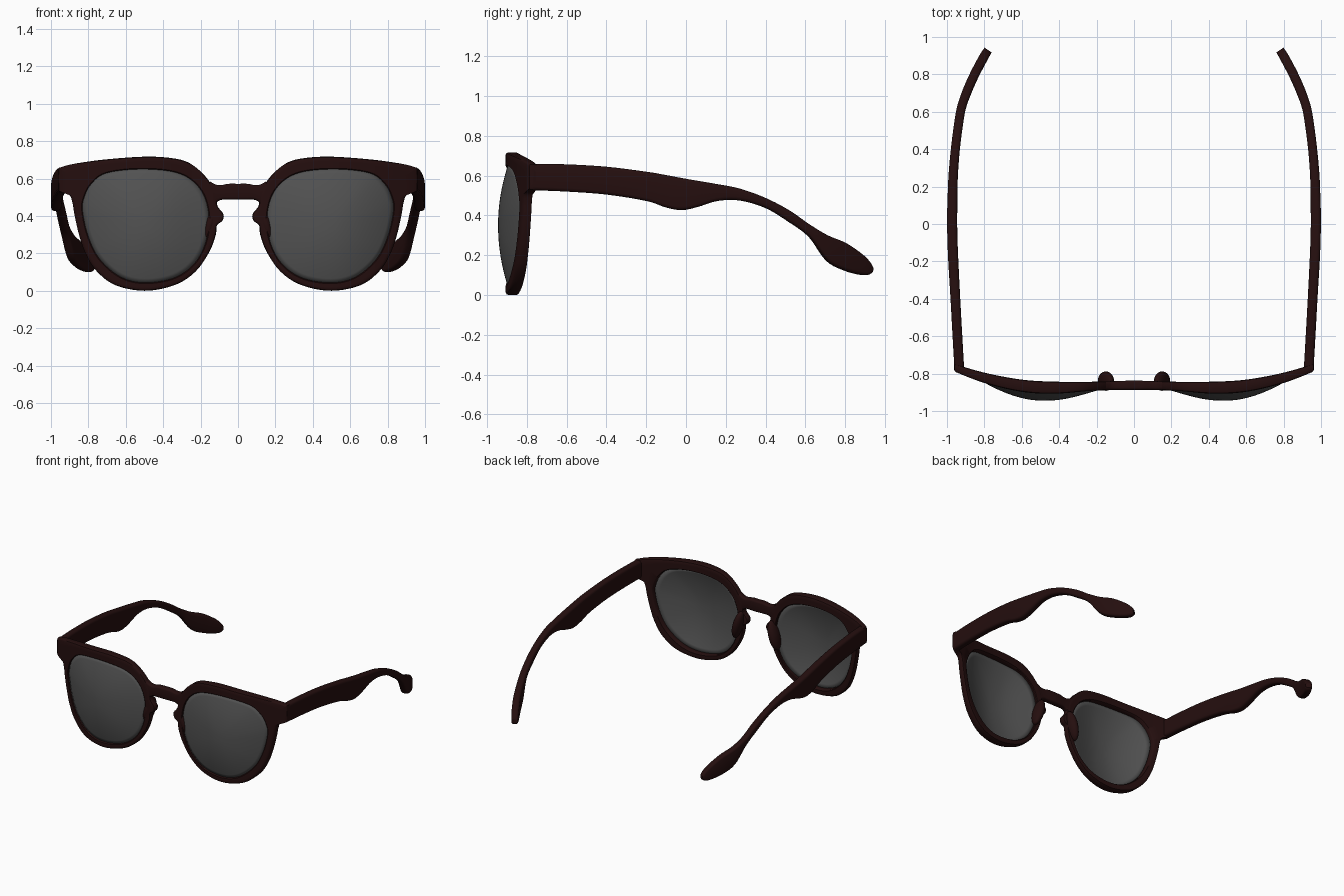
import bpy, bmesh, math
from mathutils import Vector

default = bpy.data.objects.get("Cube")
if default:
    bpy.data.objects.remove(default, do_unlink=True)


def material(name, color, roughness):
    mat = bpy.data.materials.new(name)
    mat.use_nodes = True
    mat.diffuse_color = color
    shader = next(n for n in mat.node_tree.nodes if n.type == 'BSDF_PRINCIPLED')
    shader.inputs["Base Color"].default_value = color
    shader.inputs["Roughness"].default_value = roughness
    return mat


FRAME = material("dark brown acetate", (0.018, 0.0045, 0.0045, 1), 0.5)
LENS = material("smoke grey lens", (0.085, 0.085, 0.085, 1), 0.4)


def spline(points, steps, closed=False):
    """Smooth curve through points of any dimension."""
    n = len(points)
    pick = (lambda i: points[i % n]) if closed else (lambda i: points[min(max(i, 0), n - 1)])
    result = []
    for i in range(n if closed else n - 1):
        a, b, c, d = (pick(i + k) for k in (-1, 0, 1, 2))
        for s in range(steps):
            t = s / steps
            result.append(tuple(
                q + t * ((r - p) + t * ((2 * p - 5 * q + 4 * r - w) + t * (3 * (q - r) + w - p))) / 2
                for p, q, r, w in zip(a, b, c, d)))
    if not closed:
        result.append(tuple(points[-1]))
    return result


def lookup(table, key):
    """Linear interpolation of rows sorted by their first value."""
    for a, b in zip(table, table[1:]):
        if key <= b[0]:
            t = max(0, (key - a[0]) / max(b[0] - a[0], 1e-9))
            return [p + (q - p) * t for p, q in zip(a[1:], b[1:])]
    return table[-1][1:]


def finish(name, bm, mat, mirrored=True):
    bmesh.ops.recalc_face_normals(bm, faces=bm.faces)
    mesh = bpy.data.meshes.new(name)
    bm.to_mesh(mesh)
    bm.free()
    mesh.materials.append(mat)
    obj = bpy.data.objects.new(name, mesh)
    bpy.context.scene.collection.objects.link(obj)
    bpy.ops.object.select_all(action='DESELECT')
    obj.select_set(True)
    bpy.context.view_layer.objects.active = obj
    bpy.ops.object.shade_smooth_by_angle(angle=math.radians(40))
    if mirrored:
        obj.modifiers.new("other side", 'MIRROR').use_mirror_merge = False
    return obj


def skin(rings, loop=False, caps=False):
    """Join equal rings of points with quads."""
    bm = bmesh.new()
    rows = [[bm.verts.new(p) for p in ring] for ring in rings]
    size = len(rows[0])
    pairs = list(zip(rows, rows[1:])) + ([(rows[-1], rows[0])] if loop else [])
    for a, b in pairs:
        for i in range(size):
            j = (i + 1) % size
            bm.faces.new((a[i], a[j], b[j], b[i]))
    if caps:
        bm.faces.new(rows[0])
        bm.faces.new(rows[-1])
    return bm


def rounded_section(center, side, half_side, half_up, radius):
    """Rounded rectangle spanned by a sideways direction and z."""
    radius = min(radius, half_side * 0.9, half_up * 0.9)
    ring = []
    for corner in range(4):
        sx, sz = ((1, 1), (-1, 1), (-1, -1), (1, -1))[corner]
        for k in range(4):
            angle = (corner + k / 3) * math.pi / 2
            across = sx * (half_side - radius) + radius * math.cos(angle)
            up = sz * (half_up - radius) + radius * math.sin(angle)
            ring.append(center + side * across + Vector((0, 0, up)))
    return ring


# Front and back depth of the curved front, by distance from the middle
DEPTH = spline([(0, -.888, -.835), (.2, -.89, -.843), (.42, -.907, -.843), (.6, -.897, -.832),
                (.8, -.85, -.795), (.97, -.785, -.745)], 8)

# Lens outline, as radius by angle around the lens centre
CX, CZ = 0.5, 0.35
lens_points = [(.83, .42), (.825, .49), (.785, .57), (.7, .63), (.5, .65), (.31, .625), (.2, .54),
               (.157, .41), (.17, .27), (.23, .15), (.34, .07), (.5, .043), (.63, .075), (.74, .17), (.8, .29)]
polar = sorted((math.atan2(z - CZ, x - CX), math.hypot(x - CX, z - CZ))
               for x, z in spline(lens_points, 8, True))
polar = [(polar[-1][0] - math.tau, polar[-1][1])] + polar + [(polar[0][0] + math.tau, polar[0][1])]


def lens_point(angle, scale=1.0):
    r = lookup(polar, angle)[0] * scale
    return CX + r * math.cos(angle), CZ + r * math.sin(angle)


# Rims with brow, nose notch and hinge end piece
rim_outline = [(.5, .717), (.36, .71), (.27, .688), (.2, .638), (.15, .58), (.118, .52), (.11, .455),
               (.078, .41), (.083, .375), (.112, .35), (.12, .295), (.155, .205), (.23, .1), (.34, .03), (.5, 0),
               (.66, .032), (.765, .115), (.82, .21), (.85, .3), (.873, .4), (.885, .47), (.902, .512),
               (.95, .533), (.96, .545), (.96, .645), (.948, .66), (.87, .68), (.71, .702)]
# Each section point: share of rim width, distance inward, share of depth
rim_section = [(0, .013, 0), (.33, .005, 0), (.66, 0, 0), (1, -.005, 0), (1, 0, .1), (1, 0, .9),
               (1, -.005, 1), (.66, 0, 1), (.33, .005, 1), (0, .013, 1), (0, .004, .94),
               (0, 0, .8), (0, 0, .2), (0, .004, .06)]
rings = []
for x, z in spline(rim_outline, 7, True):
    ix, iz = lens_point(math.atan2(z - CZ, x - CX))
    width = math.hypot(ix - x, iz - z)
    ring = []
    for share, inward, deep in rim_section:
        t = share + inward / width
        px, pz = x + (ix - x) * t, z + (iz - z) * t
        front, back = lookup(DEPTH, px)
        ring.append((px, front + (back - front) * deep, pz))
    rings.append(ring)
finish("rims", skin(rings, loop=True), FRAME)

# Domed lenses
rings = []
for step in range(1, 13):
    scale = step / 12
    ring = []
    for i in range(72):
        x, z = lens_point(-math.pi + math.tau * i / 72, scale * 1.012)
        ring.append((x, lookup(DEPTH, x)[0] + .012 - .05 * (1 - scale ** 2), z))
    rings.append(ring)
bm = skin(rings)
bmesh.ops.holes_fill(bm, edges=[e for e in bm.edges if e.is_boundary and e.calc_length() < .006], sides=0)
lenses = finish("lenses", bm, LENS)
if sum(p.normal.y for p in lenses.data.polygons) > 0:
    lenses.data.flip_normals()
solid = lenses.modifiers.new("thickness", 'SOLIDIFY')
solid.thickness = 0.02
solid.offset = -1

# Bridge bar between the rims: x, bottom, top
bridge_half = [(0, .487, .572), (.05, .487, .572), (.09, .486, .565), (.12, .47, .568), (.15, .45, .585)]
bridge_rows = [(-x, b, t) for x, b, t in reversed(bridge_half[1:])] + bridge_half
rings = []
for x, bottom, top in spline(bridge_rows, 4):
    front, back = lookup(DEPTH, abs(x))
    center = Vector((x, (front + back) / 2, (bottom + top) / 2))
    rings.append(rounded_section(center, Vector((0, 1, 0)), (back - front) / 2 - .001, (top - bottom) / 2, .014))
finish("bridge", skin(rings, caps=True), FRAME, mirrored=False)

# Nose pads on the inner rear of the rims
bm = bmesh.new()
bmesh.ops.create_uvsphere(bm, u_segments=24, v_segments=14, radius=1)
for v in bm.verts:
    x, y, z = v.co
    v.co = (.15 + .036 * x - .025 * z, -.84 + .052 * y, .355 + .105 * z)
finish("nose_pads", bm, FRAME)

# Temple arms: y, x, bottom, top, half thickness
arm_rows = [(-.775, .934, .527, .66, .026), (-.6, .944, .52, .657, .026), (-.4, .955, .505, .645, .026),
            (-.2, .966, .473, .62, .027), (-.1, .97, .44, .603, .027), (-.02, .972, .427, .588, .027),
            (.06, .972, .443, .574, .027), (.16, .97, .473, .557, .026), (.27, .966, .475, .535, .025),
            (.4, .955, .437, .488, .024), (.52, .94, .365, .425, .024), (.62, .923, .29, .355, .024),
            (.71, .892, .17, .3, .025), (.8, .852, .122, .262, .025), (.88, .81, .101, .207, .025),
            (.915, .79, .102, .172, .024), (.93, .78, .113, .148, .022)]
path = spline(arm_rows, 5)
rings = []
for i, (y, x, bottom, top, half) in enumerate(path):
    before, after = path[max(i - 1, 0)], path[min(i + 1, len(path) - 1)]
    along = Vector((after[1] - before[1], after[0] - before[0], 0)).normalized()
    side = Vector((along.y, -along.x, 0))
    if i == 0:  # mitred against the end piece
        side = Vector((1, -.45, 0))
    rings.append(rounded_section(Vector((x, y, (bottom + top) / 2)), side, half, (top - bottom) / 2, .017))
finish("temple_arms", skin(rings, caps=True), FRAME)
